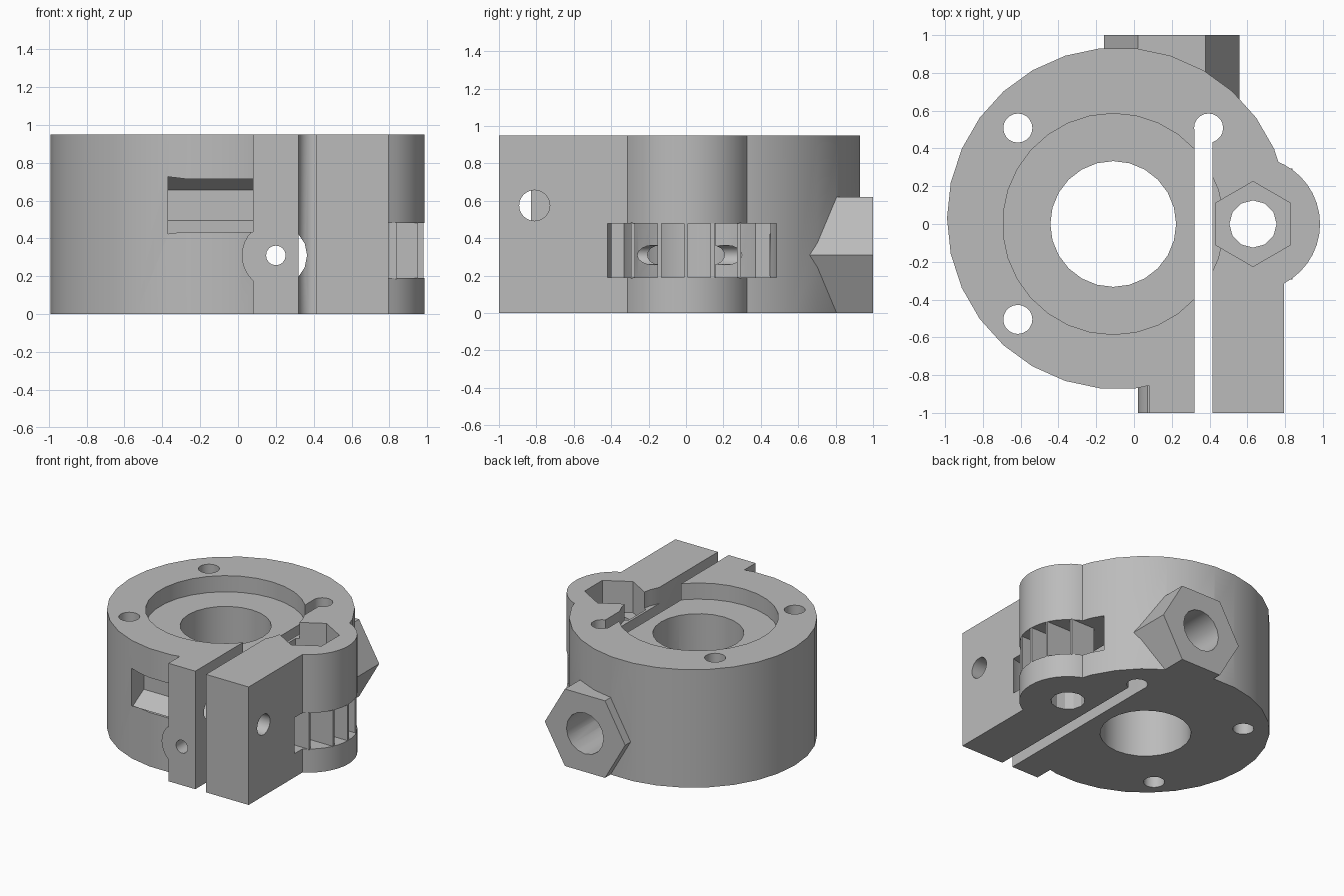
import bpy, bmesh, math
from mathutils import Matrix

old = bpy.data.objects.get("Cube")
if old:
    bpy.data.objects.remove(old, do_unlink=True)

grey = bpy.data.materials.new("plain_grey")
grey.use_nodes = True
GREY = (0.5, 0.5, 0.5, 1)
grey.diffuse_color = GREY
grey.node_tree.nodes["Principled BSDF"].inputs["Base Color"].default_value = GREY

H = 0.95                      # body height
SCREW = (0.2, 0.31)           # clamp screw axis in x, z
LOBE = 0.63                   # x of the lobe axis


def make(name, bm):
    me = bpy.data.meshes.new(name)
    bm.to_mesh(me)
    bm.free()
    me.materials.append(grey)
    ob = bpy.data.objects.new(name, me)
    bpy.context.collection.objects.link(ob)
    return ob


def box(name, x, y, z):
    bm = bmesh.new()
    bmesh.ops.create_cube(bm, size=1)
    size = [b - a for a, b in (x, y, z)]
    mid = [(a + b) / 2 for a, b in (x, y, z)]
    bm.transform(Matrix.Translation(mid) @ Matrix.Diagonal((*size, 1)))
    return make(name, bm)


def prism(name, axis, centre, span, r, n, turn=0):
    """Regular prism along an axis; centre holds the other two coordinates."""
    bm = bmesh.new()
    bmesh.ops.create_cone(bm, cap_ends=True, segments=n, radius1=r, radius2=r,
                          depth=span[1] - span[0])
    spin = Matrix.Rotation(math.radians(turn), 4, "Z")
    mid = sum(span) / 2
    a, b = centre
    if axis == "z":
        m = Matrix.Translation((a, b, mid))
    elif axis == "y":
        m = Matrix.Translation((a, mid, b)) @ Matrix.Rotation(math.pi / 2, 4, "X")
    else:
        m = Matrix.Translation((mid, a, b)) @ Matrix.Rotation(math.pi / 2, 4, "Y")
    bm.transform(m @ spin)
    return make(name, bm)


def combine(target, tool, op):
    mod = target.modifiers.new(op, "BOOLEAN")
    mod.operation, mod.solver, mod.object = op, "EXACT", tool
    bpy.context.view_layer.objects.active = target
    bpy.ops.object.modifier_apply(modifier=mod.name)
    bpy.data.objects.remove(tool, do_unlink=True)


THROUGH = (-0.1, 1.1)

# Solid parts: round body, lobe, clamp block, screw boss and hexagonal boss
body = prism("clamp_body", "z", (-0.085, 0.03), (0, H), 0.905, 30, 90)
solids = [
    prism("lobe", "z", (LOBE, 0), (0, H), 0.355, 40),
    box("clamp_block", (0.08, 0.795), (-1, 0), (0, H)),
    prism("screw_boss", "y", SCREW, (-1, -0.5), 0.18, 32),
    prism("hex_boss", "y", SCREW, (0.4, 1), 0.358, 6, 90),
]
# Align a hexagon corner with the x axis
solids[-1].data.transform(Matrix.Translation((SCREW[0], 0, SCREW[1]))
                          @ Matrix.Rotation(math.radians(90), 4, "Y")
                          @ Matrix.Translation((-SCREW[0], 0, -SCREW[1]))) \
    if max(v.co.x for v in solids[-1].data.vertices) < 0.54 else None
for s in solids:
    combine(body, s, "UNION")

# Openings
cuts = [
    prism("main_bore", "z", (-0.11, 0), THROUGH, 0.333, 24),
    prism("bearing_seat", "z", (-0.11, 0), (0.82, 1.1), 0.585, 30),
    box("clamp_slot", (0.32, 0.415), (-1.1, 0.5), THROUGH),
    prism("shaft_hole", "z", (LOBE, 0), THROUGH, 0.125, 12),
    prism("nut_pocket", "z", (LOBE, 0), (0.7, 1.1), 0.225, 6),
    prism("wheel_cavity", "z", (LOBE, 0.02), (0.19, 0.48), 0.47, 40),
    prism("screw_hole", "y", SCREW, (-1.1, 1.1), 0.052, 16),
    prism("screw_bore", "y", SCREW, (0.45, 1.1), 0.165, 16),
    prism("cross_hole", "x", (-0.81, 0.575), (0, 0.9), 0.082, 24),
    prism("side_nut_pocket", "x", (-0.81, 0.575), (-0.37, 0.08), 0.162, 6, 90),
    box("side_nut_window", (-0.37, 0.08), (-1.1, -0.81), (0.435, 0.715)),
]
for x, y in ((-0.615, 0.508), (-0.615, -0.505), (0.395, 0.508)):
    cuts.append(prism("bolt_hole", "z", (x, y), THROUGH, 0.077, 20))
for c in cuts:
    combine(body, c, "DIFFERENCE")

# Thin ribs standing in the wheel opening
ribs = []
for i in range(-2, 3):
    y = i * 0.142
    outer = LOBE + math.sqrt(0.355 ** 2 - y * y) - 0.004
    inner = LOBE + (0.125 if i == 0 else 0)
    ribs.append(box("wheel_rib", (inner, outer), (y - 0.01, y + 0.01), (0.185, 0.485)))

for ob in [body] + ribs:
    bpy.ops.object.select_all(action="DESELECT")
    ob.select_set(True)
    bpy.context.view_layer.objects.active = ob
    bpy.ops.object.shade_smooth_by_angle(angle=math.radians(25))
